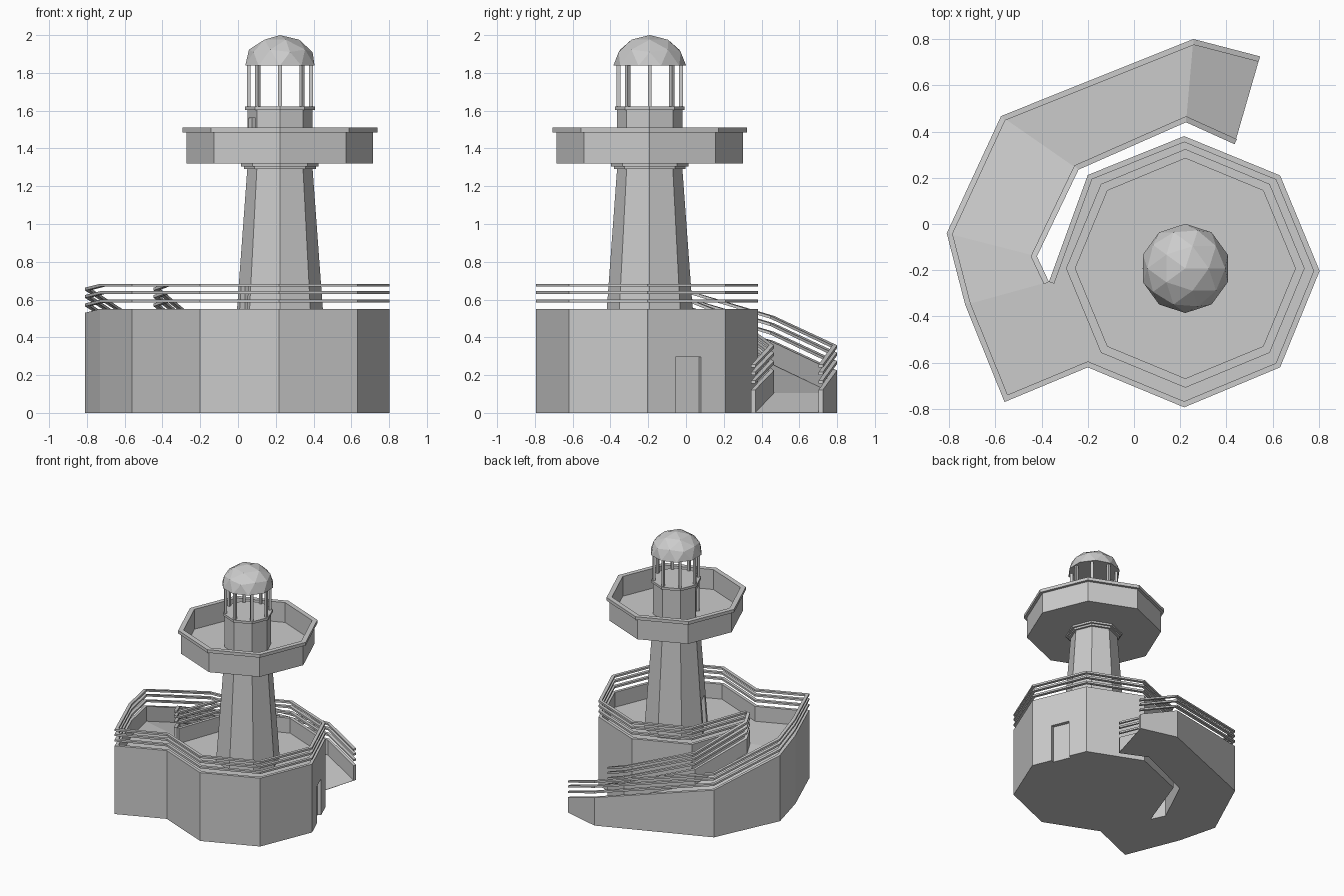
import bpy, bmesh
from math import sin, cos, pi, radians
from mathutils import Vector, Matrix

if "Cube" in bpy.data.objects:
    bpy.data.objects.remove(bpy.data.objects["Cube"])

CX, CY = 0.222, -0.192          # tower axis
DECK, WALL, THICK = 0.43, 0.12, 0.024


def finish(name, bm):
    bmesh.ops.recalc_face_normals(bm, faces=bm.faces)
    me = bpy.data.meshes.new(name)
    bm.to_mesh(me)
    bm.free()
    ob = bpy.data.objects.new(name, me)
    bpy.context.collection.objects.link(ob)
    return ob


def turned(name, profile, sides=8):
    """Revolve (radius, z) points round the tower axis as a closed solid."""
    bm = bmesh.new()
    rings = [[bm.verts.new((CX + r * cos(2 * pi * i / sides), CY + r * sin(2 * pi * i / sides), z))
              for i in range(sides)] for r, z in profile]
    for a, b in zip(rings, rings[1:]):
        for i in range(sides):
            j = (i + 1) % sides
            bm.faces.new((a[i], a[j], b[j], b[i]))
    bm.faces.new(rings[0])
    bm.faces.new(rings[-1])
    return finish(name, bm)


def loft(bm, sections):
    """Join equal-length loops of points into a capped solid."""
    loops = [[bm.verts.new(p) for p in s] for s in sections]
    n = len(loops[0])
    for a, b in zip(loops, loops[1:]):
        for i in range(n):
            j = (i + 1) % n
            bm.faces.new((a[i], a[j], b[j], b[i]))
    bm.faces.new(loops[0])
    bm.faces.new(loops[-1])


def strip(name, path, side, lo, hi):
    """Mitred rectangular strip along (x, y, z) points, thickened to one side."""
    pts = [Vector(p) for p in path]
    dirs = [(b - a).to_2d().normalized() for a, b in zip(pts, pts[1:])]
    norms = [Vector((-d.y, d.x)) * side for d in dirs]
    sections = []
    for i, p in enumerate(pts):
        a, b = norms[max(i - 1, 0)], norms[min(i, len(norms) - 1)]
        off = (a + b) / (1 + a.dot(b)) * THICK
        q = p + off.to_3d()
        up = Vector((0, 0, 1))
        sections.append([p + up * lo, p + up * hi, q + up * hi, q + up * lo])
    bm = bmesh.new()
    loft(bm, sections)
    return finish(name, bm)


def cut_door(ob, angle, apothem, width, z0, z1, depth):
    """Sink a door recess into the facet facing the given angle."""
    bm = bmesh.new()
    bmesh.ops.create_cube(bm, size=1)
    bm.transform(Matrix.Translation((CX, CY, (z0 + z1) / 2)) @ Matrix.Rotation(radians(angle), 4, 'Z')
                 @ Matrix.Translation((apothem + 0.2 - depth, 0, 0))
                 @ Matrix.Diagonal((0.4, width, z1 - z0, 1)))
    cutter = finish("door_cutter", bm)
    cutter.hide_render = True
    mod = ob.modifiers.new("door", 'BOOLEAN')
    mod.operation, mod.object, mod.solver = 'DIFFERENCE', cutter, 'EXACT'
    bpy.context.view_layer.objects.active = ob
    bpy.ops.object.modifier_apply(modifier=mod.name)
    bpy.data.objects.remove(cutter)


# Plan of the octagonal base and the wrap-around ramp
octagon = [(-.368, -.25), (-.2, .212), (.217, .38), (.632, .21),
           (.803, -.203), (.632, -.62), (.217, -.793), (-.2, -.62)]
landing = (-.56, -.77)
ramp = [((-.73, -.35), (-.368, -.25), DECK), ((-.81, -.04), (-.42, -.14), .41),
        ((-.575, .467), (-.24, .235), .26), ((.257, .80), (.225, .44), .105),
        ((.545, .725), (.435, .345), .002)]

# Base and landing
bm = bmesh.new()
plan = octagon + [landing, ramp[0][0]]
loft(bm, [[(x, y, z) for x, y in plan] for z in (0, DECK)])
base = finish("base_deck", bm)
cut_door(base, 22.5, 0.533, 0.145, -0.1, 0.295, 0.027)

# Ramp
bm = bmesh.new()
loft(bm, [[(*o, 0), (*o, z), (*i, z), (*i, 0)] for o, i, z in ramp])
finish("ramp", bm)

# Parapets and their triple rails
outer = [(x, y, DECK) for x, y in octagon + [landing]] + [(*o, z) for o, i, z in ramp]
inner = [(*i, z) for o, i, z in ramp]
for label, path, side in (("outer", outer, -1), ("inner", inner, 1)):
    strip(label + "_parapet", path, side, 0, WALL)
    for n, h in enumerate((.034, .079, .118)):
        strip(f"{label}_rail_{n + 1}", path, side, WALL + h, WALL + h + .015)

# Tower shaft and collar
shaft = turned("tower_shaft", [(.236, DECK), (.173, 1.29)])
cut_door(shaft, 202.5, 0.2, 0.1, DECK - .02, .68, 0.02)
turned("tower_collar", [(.19, 1.29), (.19, 1.305), (.205, 1.305), (.205, 1.32)])

# Balcony with raised rim
turned("balcony", [(.494, 1.32), (.494, 1.485), (.516, 1.485), (.516, 1.51),
                   (.476, 1.51), (.476, 1.35)])

# Lantern room
room = turned("lantern_base", [(.173, 1.35), (.173, 1.605)])
cut_door(room, 202.5, 0.16, 0.1, 1.34, 1.56, 0.02)
turned("lantern_ledge", [(.185, 1.603), (.185, 1.622)])
for k in range(8):
    a = k * pi / 4
    bm = bmesh.new()
    bmesh.ops.create_cube(bm, size=1)
    bm.transform(Matrix.Translation((CX + .165 * cos(a), CY + .165 * sin(a), 1.73))
                 @ Matrix.Rotation(a, 4, 'Z') @ Matrix.Diagonal((.02, .02, .23, 1)))
    finish(f"lantern_post_{k + 1}", bm)

# Faceted dome
bm = bmesh.new()
bmesh.ops.create_icosphere(bm, subdivisions=2, radius=1)
cut = bmesh.ops.bisect_plane(bm, geom=bm.verts[:] + bm.edges[:] + bm.faces[:], dist=1e-4,
                             plane_co=(0, 0, 0), plane_no=(0, 0, 1), clear_inner=True)
bmesh.ops.holes_fill(bm, edges=[e for e in bm.edges if e.is_boundary], sides=0)
bm.transform(Matrix.Translation((CX, CY, 1.838)) @ Matrix.Diagonal((.193, .193, .162, 1)))
finish("dome", bm)
